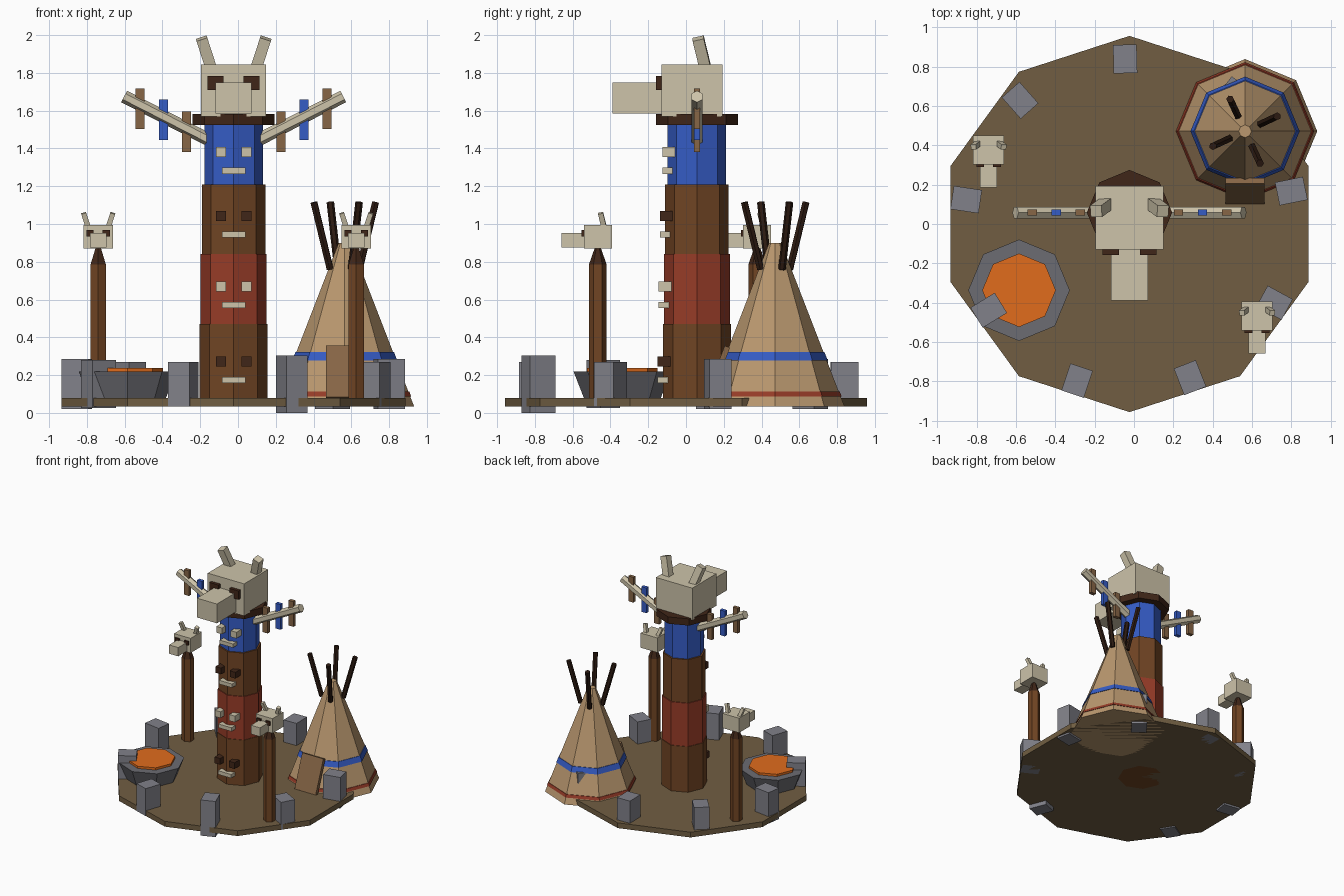
import bpy, math
from mathutils import Vector, Euler

if "Cube" in bpy.data.objects:
    bpy.data.objects.remove(bpy.data.objects["Cube"])


def mat(name, r, g, b):
    m = bpy.data.materials.new(name)
    m.diffuse_color = [(c / 255) ** 2.2 for c in (r, g, b)] + [1]
    m.use_nodes = True
    m.node_tree.nodes["Principled BSDF"].inputs["Base Color"].default_value = m.diffuse_color
    return m


EARTH = mat("earth", 112, 94, 68)
BROWN = mat("brown_wood", 112, 70, 40)
DARK = mat("dark_wood", 66, 42, 30)
POLE = mat("pole_wood", 48, 32, 24)
RED = mat("red_paint", 150, 62, 44)
BLUE = mat("blue_paint", 56, 92, 196)
BONE = mat("bone", 204, 194, 168)
STONE = mat("stone", 128, 128, 136)
ASH = mat("pit_stone", 108, 108, 114)
HIDE = mat("hide", 184, 150, 110)
FLAP = mat("flap", 134, 102, 72)
FIRE = mat("embers", 224, 108, 34)


def box(name, centre, size, m, rot=(0, 0, 0)):
    bpy.ops.mesh.primitive_cube_add(size=1, location=centre, rotation=rot)
    o = bpy.context.object
    o.name, o.scale = name, size
    o.data.materials.append(m)
    return o


def frustum(name, x, y, z0, z1, r0, r1, m, n=8):
    # Corner points towards +y
    bpy.ops.mesh.primitive_cone_add(vertices=n, radius1=r0, radius2=r1, depth=z1 - z0,
                                    location=(x, y, (z0 + z1) / 2))
    o = bpy.context.object
    o.name = name
    o.data.materials.append(m)
    return o


def rod(name, a, b, r, m, n=6):
    a, b = Vector(a), Vector(b)
    o = frustum(name, 0, 0, 0, (b - a).length, r, r, m, n)
    o.location = (a + b) / 2
    o.rotation_euler = (b - a).to_track_quat('Z', 'Y').to_euler()
    return o


def animal_head(name, x, y, z, s):
    # Skull, snout, eyes and horns; z is the underside
    def part(n, c, d, m, rot=(0, 0, 0)):
        box(name + n, (x + c[0] * s, y + c[1] * s, z + c[2] * s), [v * s for v in d], m, rot)
    part("_skull", (0, 0, .137), (.345, .325, .275), BONE)
    part("_snout", (0, -.28, .097), (.19, .28, .165), BONE)
    for side, k in (("_left", -1), ("_right", 1)):
        part("_eye" + side, (k * .095, -.165, .177), (.085, .05, .075), DARK)
        part("_horn" + side, (k * .14, .055, .32), (.06, .06, .2), BONE,
             (math.radians(13), math.radians(k * 18), 0))


CX, CY = -.023, .058

# Ground slab
frustum("ground", CX, 0, .035, .08, .957, .957, EARTH, 10)

# Totem column: z0, z1, radius, paint, eye material
segments = [(.035, .47, .18, BROWN, DARK), (.47, .84, .175, RED, BONE),
            (.84, 1.21, .168, BROWN, DARK), (1.21, 1.53, .155, BLUE, BONE)]
eye_z = [.272, .67, 1.042, 1.38]
for i, (z0, z1, r, paint, eye) in enumerate(segments):
    frustum(f"totem_block_{i}", CX, CY, z0, z1, r, r, paint)
    yf = CY - r - .028
    for k in (-1, 1):
        box(f"carved_eye_{i}", (CX + k * .068, yf + .04, eye_z[i]), (.053, .08, .053), eye)
    box(f"carved_mouth_{i}", (CX, yf + .035, eye_z[i] - .098), (.125, .07, .032), BONE)
frustum("totem_collar", CX, CY, 1.525, 1.583, .217, .217, DARK)
animal_head("totem_head", CX, .032, 1.57, 1)

# Wing bars with hanging feathers
for k in (-1, 1):
    rod("wing_bar", (CX + k * .13, CY, 1.445), (CX + k * .58, CY, 1.675), .034, BONE)
    for d, zc, m in ((.25, 1.488, FLAP), (.372, 1.552, BLUE), (.495, 1.61, FLAP)):
        box("feather", (CX + k * d, CY, zc), (.047, .03, .215), m)

# Skull posts
for x, y in ((-.74, .377), (.626, -.467)):
    frustum("post", x, y, .04, .785, .047, .047, BROWN, 6)
    frustum("post_tip", x, y, .785, .885, .047, .012, DARK, 6)
    animal_head("post_head", x, y, .87, .455)

# Fire pit
frustum("fire_pit", -.585, -.337, .07, .218, .2, .258, ASH)
frustum("embers", -.585, -.337, .2, .237, .187, .187, FIRE)

# Tent with painted bands
TX, TY = .565, .472


def tent_r(z):
    return .367 - (z - .035) * .387


frustum("tent", TX, TY, .035, .9, tent_r(.035), tent_r(.9), HIDE)
for name, a, b, m in (("red_band", .088, .112, RED), ("blue_band", .278, .322, BLUE)):
    frustum(name, TX, TY, a, b, tent_r(a) + .005, tent_r(b) + .005, m)
box("door_flap", (TX, .167, .215), (.2, .03, .29), FLAP, (math.radians(-21), 0, 0))
for i in range(4):
    a = math.radians(25 + 90 * i)
    c, s = math.cos(a), math.sin(a)
    rod("tent_pole", (TX + .085 * c, TY + .085 * s, .76),
        (TX + .18 * c, TY + .18 * s, 1.115), .02, POLE)

# Ring of standing stones
tops = [.285, .285, .27, .27, .285, .28, .27, .305, .27]
for i, top in enumerate(tops):
    a = math.radians(11.5 + 40 * i)
    low = .305 - top
    box("standing_stone", (CX + .84 * math.cos(a), .84 * math.sin(a), (top + low) / 2),
        (.145, .12, top - low), STONE, (0, 0, a))
